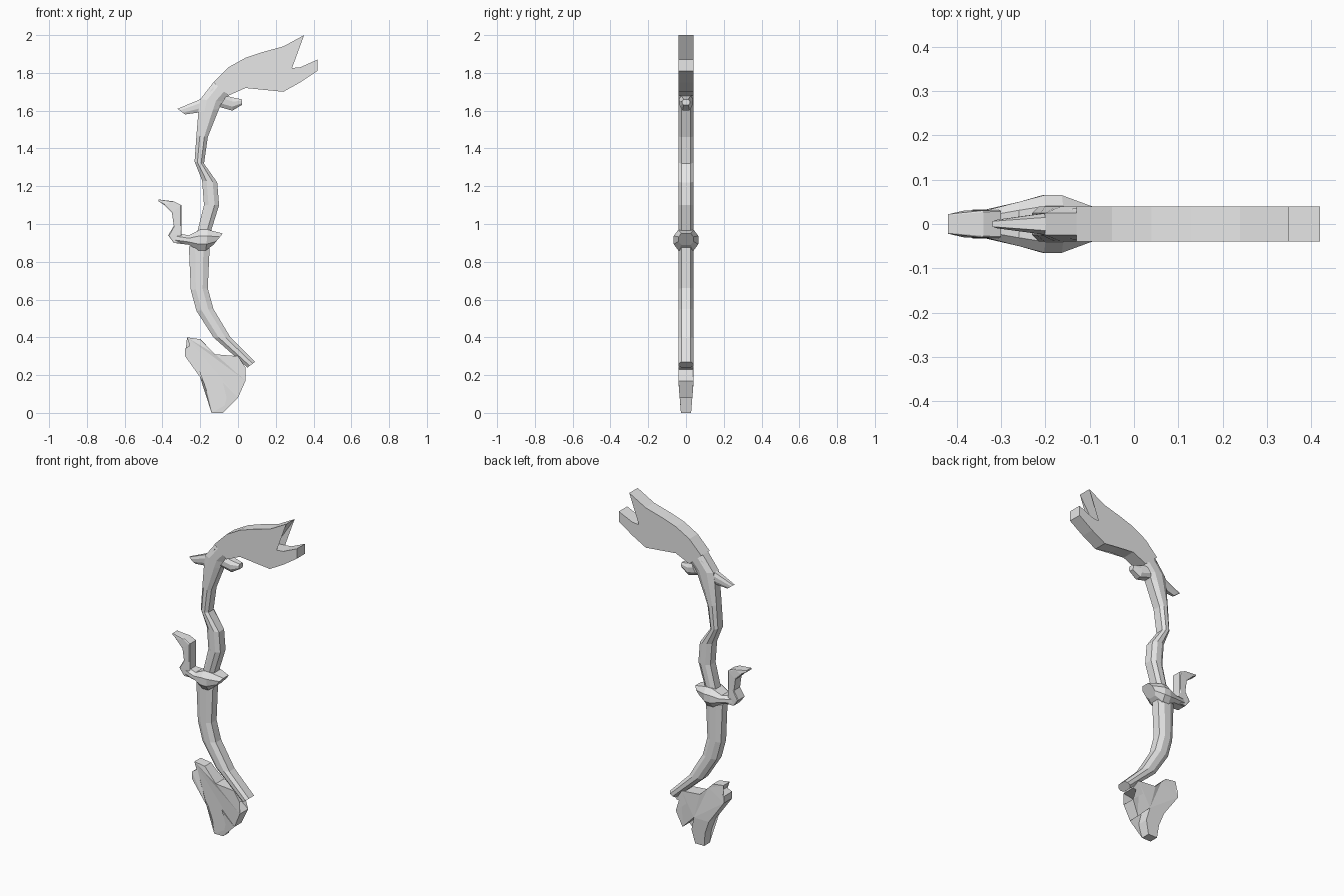
import bpy
import bmesh

UNIT = 0.01  # coordinates below are in hundredths

old = bpy.data.objects.get("Cube")
if old:
    bpy.data.objects.remove(old, do_unlink=True)

grey = bpy.data.materials.new("plain_grey")
grey.use_nodes = True
colour = (0.8, 0.8, 0.8, 1)
grey.diffuse_color = colour
grey.node_tree.nodes["Principled BSDF"].inputs["Base Color"].default_value = colour


def finish(bm, name):
    bmesh.ops.recalc_face_normals(bm, faces=bm.faces)
    mesh = bpy.data.meshes.new(name)
    bm.to_mesh(mesh)
    bm.free()
    mesh.materials.append(grey)
    obj = bpy.data.objects.new(name, mesh)
    bpy.context.collection.objects.link(obj)
    return obj


def loft(name, sections, flat=0.4, side=0.62):
    """Eight-sided bar through sections (ax, az, bx, bz, half depth)."""
    shape = [(-1, -side), (-flat, -1), (flat, -1), (1, -side),
             (1, side), (flat, 1), (-flat, 1), (-1, side)]
    bm = bmesh.new()
    rings = []
    for ax, az, bx, bz, depth in sections:
        ring = []
        for s, y in shape:
            t = (s + 1) / 2
            x = ax + (bx - ax) * t
            z = az + (bz - az) * t
            ring.append(bm.verts.new((x * UNIT, y * depth * UNIT, z * UNIT)))
        rings.append(ring)
    count = len(shape)
    for low, high in zip(rings, rings[1:]):
        for i in range(count):
            j = (i + 1) % count
            bm.faces.new((low[i], low[j], high[j], high[i]))
    bm.faces.new(rings[0])
    bm.faces.new(rings[-1])
    return finish(bm, name)


def plate(name, outline, depth):
    """Flat silhouette whose half depth is a function of height."""
    bm = bmesh.new()
    front, back = [
        [bm.verts.new((x * UNIT, side * depth(z) * UNIT, z * UNIT)) for x, z in outline]
        for side in (-1, 1)]
    caps = [bm.faces.new(front), bm.faces.new(back)]
    for i in range(len(outline)):
        j = (i + 1) % len(outline)
        bm.faces.new((front[i], front[j], back[j], back[i]))
    bmesh.ops.triangulate(bm, faces=caps, ngon_method='EAR_CLIP')
    return finish(bm, name)


# Forked head plate
plate("forked_head", [
    (35, 200), (24, 194), (13, 191), (4, 188), (-5, 183), (-13, 175),
    (-5, 168), (4, 172), (13, 172), (24, 170), (33, 175), (42, 181),
    (42, 187), (33, 183), (23, 182)], lambda z: 4)

# Upper limb, bending up into the head
loft("upper_limb", [
    (-22, 94, -15, 94, 4), (-18, 110, -10, 110, 4), (-19, 123, -11, 122, 4),
    (-23, 133, -18, 132, 4), (-22, 147, -16, 146, 4), (-21, 159, -10, 161, 4),
    (-20, 166, -8, 165, 4), (-13, 175, -5, 168, 4)])

# Spur behind the head and thorn beneath it
loft("rear_spur", [
    (-28, 158, -32, 161, 1), (-21, 159, -20, 166, 2.4),
    (-13, 165, -13, 175, 3.6)])
loft("small_thorn", [
    (-10, 162, -6, 168, 3.8), (-3, 160, -3, 167, 3), (2, 163, 2, 166, 2)])

# Collar and the hook growing out of it
loft("collar", [
    (-34, 90, -32, 95, 3.3), (-26, 89, -26, 94, 5), (-21, 86, -20, 97, 6.5),
    (-17, 86, -16, 97, 6.5), (-13, 89, -8, 95, 4)])
loft("hook", [
    (-42, 112, -42, 113, 2.2), (-39, 110, -34, 112, 3), (-35, 106, -30, 110, 3.2),
    (-34, 99, -30, 99, 3.2), (-37, 94, -30, 95, 3.3), (-34, 90, -30, 90, 3.3)],
    flat=0.8, side=0.9)

# Lower limb
loft("lower_limb", [
    (-26, 88, -15, 88, 4), (-25, 65, -16, 66, 4), (-22, 54, -13, 55, 4),
    (-13, 40, -4, 40, 4), (5, 24, 9, 27, 4)])


# Clawed foot plate, thinner towards its tips
def foot_depth(z):
    if z < 16:
        return 2.7 + 1.3 * z / 16
    return 4 if z < 35 else 3


plate("clawed_foot", [
    (-27, 40), (-20, 39), (-17, 36), (-12, 31), (0, 30), (4, 24), (-3, 23),
    (4, 17), (0, 8), (-8, 16), (-6, 8), (-8, 0), (-14, 0), (-15, 8),
    (-18, 16), (-28, 30), (-28, 34), (-25, 36)], foot_depth)
